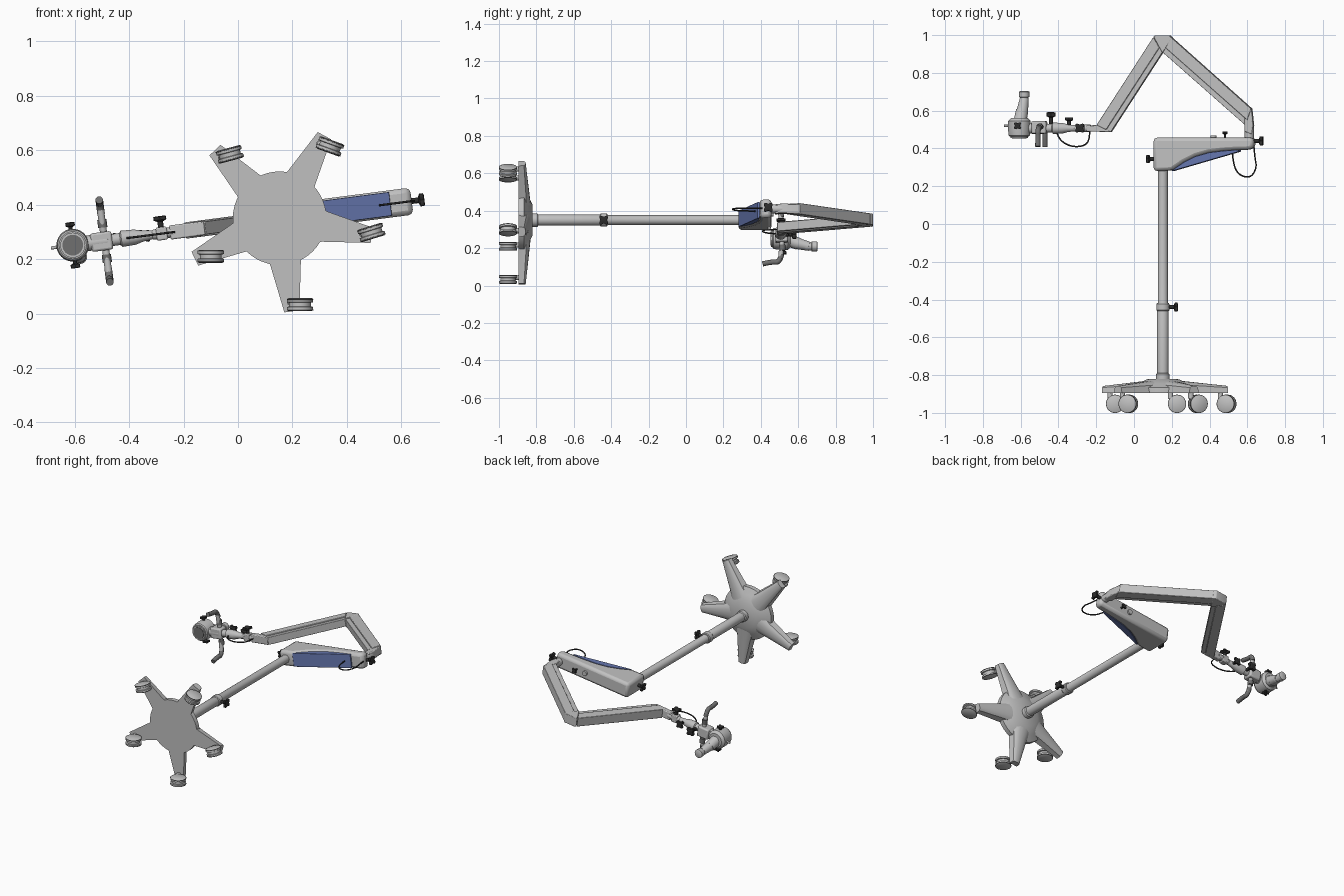
import bpy, bmesh, math
from mathutils import Vector

cube = bpy.data.objects.get("Cube")
if cube:
    bpy.data.objects.remove(cube)


def material(name, colour):
    mat = bpy.data.materials.new(name)
    mat.use_nodes = True
    mat.diffuse_color = (*colour, 1)
    mat.node_tree.nodes["Principled BSDF"].inputs["Base Color"].default_value = (*colour, 1)
    return mat


GREY = material("light grey paint", (0.53, 0.53, 0.53))
BLACK = material("black plastic", (0.025, 0.025, 0.025))
DARK = material("dark grey rubber", (0.16, 0.16, 0.16))
BLUE = material("blue panel", (0.13, 0.18, 0.42))

# The swung arm lies in a plane turned slightly about the column axis
CX, CZ, SLOPE = 0.153, 0.35, 0.13
U = Vector((1, 0, SLOPE)).normalized()
W = Vector((-SLOPE, 0, 1)).normalized()
H = Vector((0, 1, 0))
parts = []


def P(x, h, w=0):
    return Vector((x, h, CZ + SLOPE * (x - CX))) + W * w


def finish(name, bm, mat, bevel=0):
    bmesh.ops.recalc_face_normals(bm, faces=bm.faces)
    mesh = bpy.data.meshes.new(name)
    bm.to_mesh(mesh)
    bm.free()
    mesh.materials.append(mat)
    obj = bpy.data.objects.new(name, mesh)
    bpy.context.collection.objects.link(obj)
    if bevel:
        mod = obj.modifiers.new("soft edges", "BEVEL")
        mod.width, mod.segments = bevel, 2
        mod.limit_method = "ANGLE"
    parts.append(obj)
    return obj


def loft(name, rings, mat, bevel=0):
    bm = bmesh.new()
    rows = [[bm.verts.new(p) for p in ring] for ring in rings]
    n = len(rows[0])
    for a, b in zip(rows, rows[1:]):
        for i in range(n):
            j = (i + 1) % n
            bm.faces.new((a[i], a[j], b[j], b[i]))
    bm.faces.new(rows[0])
    bm.faces.new(rows[-1])
    return finish(name, bm, mat, bevel)


def turned(name, origin, axis, profile, mat, lobes=0, sides=32):
    """Turned part: profile holds (distance along axis, radius)."""
    axis = Vector(axis).normalized()
    a = axis.orthogonal().normalized()
    b = axis.cross(a)
    rings = []
    for d, r in profile:
        ring = []
        for i in range(sides):
            t = math.tau * i / sides
            k = r * (0.8 + 0.2 * math.cos(lobes * t)) if lobes else r
            ring.append(Vector(origin) + axis * d + (a * math.cos(t) + b * math.sin(t)) * k)
        rings.append(ring)
    return loft(name, rings, mat)


def rod(name, p, q, r, mat, r2=None):
    p, q = Vector(p), Vector(q)
    return turned(name, p, q - p, [(0, r), ((q - p).length, r if r2 is None else r2)], mat)


def plate(name, outline, half, mat, bevel=0.005):
    return loft(name, [[P(x, h, w) for x, h in outline] for w in (-half, half)], mat, bevel)


def cable(name, points, r, mat):
    curve = bpy.data.curves.new(name, "CURVE")
    curve.dimensions = "3D"
    curve.bevel_depth, curve.use_fill_caps = r, True
    spline = curve.splines.new("NURBS")
    spline.points.add(len(points) - 1)
    for sp, p in zip(spline.points, points):
        sp.co = (*p, 1)
    spline.use_endpoint_u, spline.order_u = True, 3
    curve.materials.append(mat)
    bpy.context.collection.objects.link(bpy.data.objects.new(name, curve))


def knob(name, base, axis, length, r):
    axis = Vector(axis)
    rod(name + "_stem", base, Vector(base) + axis * length, r * 0.35, BLACK)
    turned(name, Vector(base) + axis * length * 0.55, axis,
           [(0, r * 0.5), (r * 0.2, r), (length * 0.4, r), (length * 0.45, r * 0.7)], BLACK, lobes=4)


# Five-legged base
turned("base_hub", (CX, 0, CZ), H,
       [(-0.895, 0.172), (-0.866, 0.172), (-0.845, 0.13), (-0.822, 0.085), (-0.82, 0.0)], GREY, sides=48)
for n in range(5):
    ang = math.radians(61.5 + 72 * n)
    out, side = Vector((math.cos(ang), 0, math.sin(ang))), Vector((-math.sin(ang), 0, math.cos(ang)))
    rings = []
    for r, half, top in ((0.05, 0.085, -0.825), (0.17, 0.056, -0.838), (0.345, 0.028, -0.857)):
        ring = [Vector((CX, -0.895, CZ)) + out * r + side * s * half for s in (1, -1)]
        for k in range(9):
            t = math.pi * k / 8
            ring.append(Vector((CX, -0.878, CZ)) + out * r
                        - side * half * 0.92 * math.cos(t) + H * (top + 0.878) * math.sin(t) ** 0.6)
        rings.append(ring)
    loft("base_leg", rings, GREY)

# Twin-wheel casters: position and swivel angle of each
CASTERS = [(0.338, 0.614, -20), (-0.03, 0.585, 15), (-0.1, 0.21, 0), (0.228, 0.033, 0), (0.49, 0.298, 17)]
for n, (x, z, yaw) in enumerate(CASTERS):
    ang = math.radians(61.5 + 72 * n)
    top = Vector((CX + 0.31 * math.cos(ang), -0.89, CZ + 0.31 * math.sin(ang)))
    hub = Vector((x, -0.952, z))
    yaw = math.radians(yaw)
    axle = Vector((-math.sin(yaw), 0, math.cos(yaw)))
    rod("caster_stem", top, top - H * 0.035, 0.014, GREY)
    rod("caster_fork", top - H * 0.025, hub, 0.014, GREY)
    turned("caster_cover", hub, axle, [(-0.012, 0.04), (0.012, 0.04)], GREY)
    for s in (-1, 1):
        turned("caster_wheel", hub, axle * s,
               [(0.007, 0.042), (0.009, 0.048), (0.02, 0.048), (0.024, 0.042)], GREY)
        turned("caster_tyre", hub, axle * s, [(0.017, 0.047), (0.018, 0.0486), (0.021, 0.0486), (0.022, 0.045)], DARK)

# Column with clamp collar
turned("column", (CX, 0, CZ), H,
       [(-0.83, 0.036), (-0.795, 0.036), (-0.79, 0.03), (-0.44, 0.03), (-0.43, 0.026), (0.3, 0.026)], GREY)
turned("column_collar", (CX, 0, CZ), H, [(-0.46, 0.031), (-0.455, 0.035), (-0.424, 0.035), (-0.419, 0.031)], GREY)
knob("collar_knob", (CX + 0.03, -0.44, CZ), (1, 0, 0), 0.05, 0.03)

# Counterbalance housing with rounded ends and blue underside panel
CURVE = [(0.205, 0.283), (0.27, 0.328), (0.33, 0.358), (0.40, 0.378), (0.48, 0.388), (0.56, 0.393)]
plate("arm_housing", [(0.108, 0.28)] + CURVE + [(0.6, 0.393), (0.638, 0.4), (0.638, 0.457), (0.108, 0.457)],
      0.05, GREY, 0.018)
plate("blue_panel", CURVE + [(0.56, 0.383), (0.21, 0.281)], 0.044, BLUE, 0.002)
knob("housing_front_knob", P(0.11, 0.344), -U, 0.045, 0.028)
knob("housing_end_knob", P(0.635, 0.44), U, 0.05, 0.03)
knob("housing_top_knob", P(0.482, 0.455), H, 0.035, 0.018)
rod("housing_top_button", P(0.42, 0.45), P(0.42, 0.468), 0.016, GREY)
cable("housing_cable", [P(0.52, 0.39), P(0.525, 0.31), P(0.56, 0.255), P(0.62, 0.245),
                        P(0.65, 0.3), P(0.64, 0.35), P(0.635, 0.41)], 0.004, BLACK)

# Folding arm: pivot, bracket, two beams with a narrower inner strip, elbow
rod("arm_pivot", P(0.61, 0.45), P(0.61, 0.52), 0.024, GREY)
plate("arm_bracket", [(0.588, 0.49), (0.588, 0.56), (0.6, 0.6), (0.624, 0.614), (0.634, 0.52), (0.626, 0.475)],
      0.026, GREY)


def beam(name, outer_a, outer_b, inner_b, inner_a):
    def mix(p, q, t=0.68):
        return tuple(a + (b - a) * t for a, b in zip(p, q))
    mid_a, mid_b = mix(outer_a, inner_a), mix(outer_b, inner_b)
    plate(name, [outer_a, outer_b, mid_b, mid_a], 0.03, GREY, 0.003)
    plate(name + "_strip", [mid_a, mid_b, inner_b, inner_a], 0.024, GREY, 0.002)


beam("rear_beam", (0.624, 0.61), (0.2, 0.988), (0.155, 0.908), (0.593, 0.522))
beam("front_beam", (-0.195, 0.524), (0.106, 0.99), (0.153, 0.908), (-0.12, 0.487))
plate("elbow", [(0.106, 0.993), (0.118, 0.999), (0.19, 0.999), (0.205, 0.985), (0.154, 0.905)], 0.0305, GREY, 0.003)

# Horizontal carrier behind the optical head
plate("carrier_root", [(-0.25, 0.49), (-0.12, 0.487), (-0.165, 0.524), (-0.25, 0.522)], 0.026, GREY)
turned("carrier_tube", P(-0.23, 0.507), -U,
       [(0, 0.019), (0.08, 0.019), (0.085, 0.016), (0.12, 0.02), (0.15, 0.028), (0.2, 0.03),
        (0.205, 0.022), (0.24, 0.022), (0.25, 0.03), (0.3, 0.03), (0.36, 0.026)], GREY)
plate("carrier_joint", [(-0.3, 0.486), (-0.26, 0.486), (-0.26, 0.528), (-0.3, 0.528)], 0.024, GREY)
plate("head_block", [(-0.54, 0.478), (-0.462, 0.478), (-0.462, 0.545), (-0.54, 0.545)], 0.034, GREY, 0.008)
knob("joint_knob", P(-0.28, 0.508, 0.02), W, 0.045, 0.03)
knob("small_top_knob", P(-0.344, 0.52), H, 0.045, 0.028)
knob("large_top_knob", P(-0.44, 0.53), H, 0.062, 0.03)
cable("carrier_cable", [P(-0.41, 0.49), P(-0.4, 0.45), P(-0.34, 0.41), P(-0.27, 0.41),
                        P(-0.235, 0.44), P(-0.235, 0.49)], 0.004, BLACK)

# Steering handles on both sides
for s in (-1, 1):
    rod("handle_bar", P(-0.49, 0.515, 0.02 * s), P(-0.49, 0.505, 0.125 * s), 0.013, GREY)
    turned("handle_joint", P(-0.49, 0.515, 0.05 * s), W * s, [(0, 0.017), (0.03, 0.017)], DARK)
    cable("handle_grip", [P(-0.49, 0.512, 0.1 * s), P(-0.49, 0.5, 0.145 * s),
                          P(-0.49, 0.46, 0.14 * s), P(-0.49, 0.41, 0.152 * s)], 0.014, DARK)

# Optical head with lens, side knobs, and an angled eyepiece
HX = -0.607
turned("optical_body", P(HX, 0), H,
       [(0.463, 0.05), (0.468, 0.056), (0.5, 0.06), (0.545, 0.06), (0.56, 0.045)], GREY, sides=40)
rod("objective_rim", P(HX, 0.455), P(HX, 0.47), 0.046, GREY)
rod("objective_lens", P(HX, 0.452), P(HX, 0.458), 0.038, DARK)
rod("front_pin", P(HX - 0.05, 0.52), P(HX - 0.08, 0.52), 0.006, GREY)
for s in (-1, 1):
    knob("focus_knob", P(HX, 0.52, 0.045 * s), W * s, 0.04, 0.022)
rod("eyepiece_neck", P(-0.605, 0.53), P(-0.597, 0.6, -0.03), 0.036, GREY, 0.032)
rod("eyepiece_tube", P(-0.597, 0.585, -0.025), P(-0.587, 0.66, -0.045), 0.032, GREY, 0.024)
turned("eyepiece", P(-0.587, 0.64, -0.045), H,
       [(0, 0.022), (0.03, 0.022), (0.033, 0.027), (0.06, 0.027), (0.063, 0.022)], GREY)

bpy.ops.object.select_all(action="DESELECT")
for obj in parts:
    obj.select_set(True)
bpy.context.view_layer.objects.active = parts[0]
bpy.ops.object.shade_smooth_by_angle(angle=math.radians(35))
